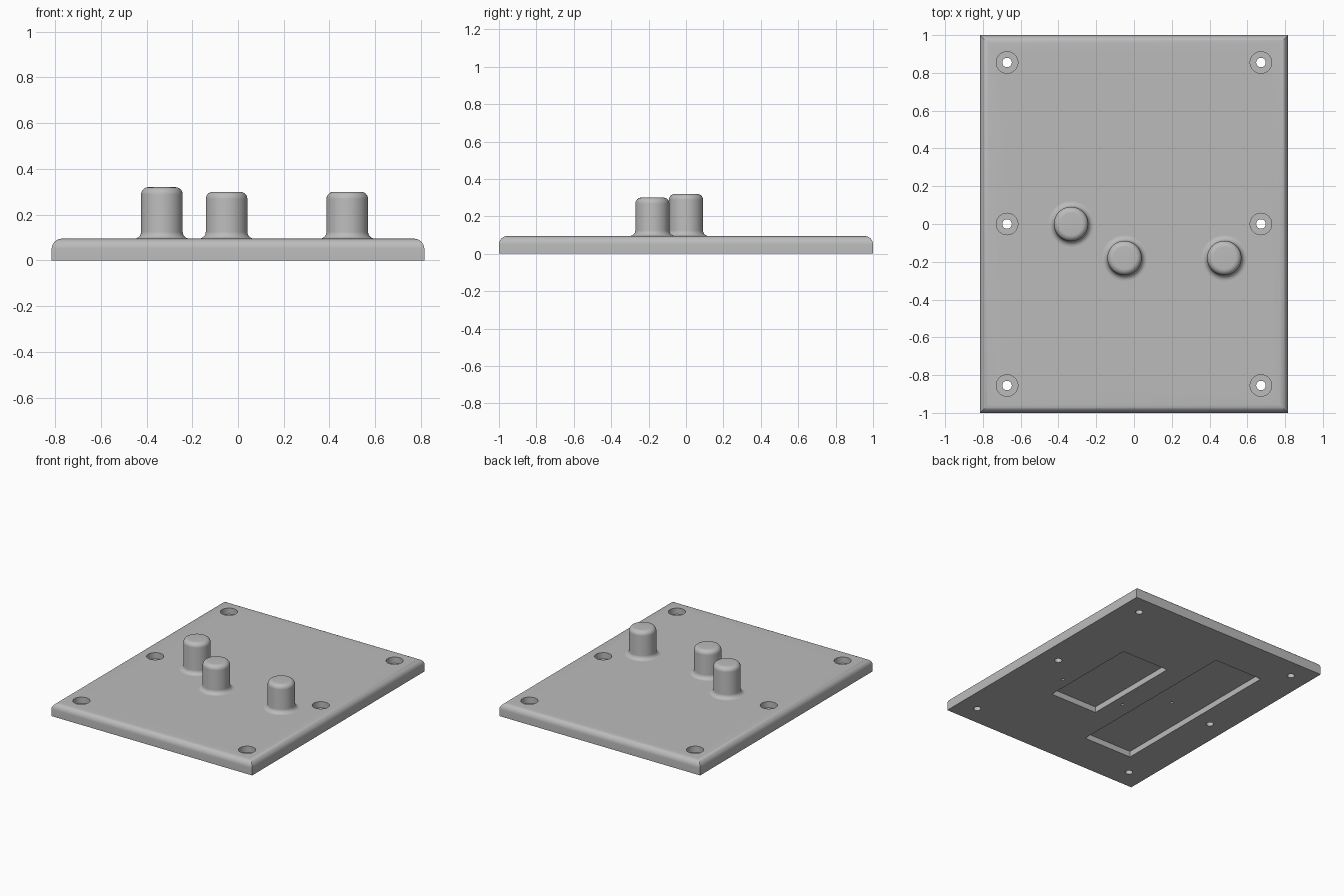
import bpy, bmesh, math

cube = bpy.data.objects.get("Cube")
if cube:
    bpy.data.objects.remove(cube, do_unlink=True)

GREY = (0.5, 0.5, 0.5, 1)
mat = bpy.data.materials.new("light_grey")
mat.use_nodes = True
mat.diffuse_color = GREY
mat.node_tree.nodes["Principled BSDF"].inputs["Base Color"].default_value = GREY

HALF_X, HALF_Y, THICK = 0.815, 1.0, 0.095
POCKET_DEPTH = 0.043


def add_object(name, bm):
    bmesh.ops.recalc_face_normals(bm, faces=bm.faces)
    mesh = bpy.data.meshes.new(name)
    bm.to_mesh(mesh)
    bm.free()
    obj = bpy.data.objects.new(name, mesh)
    bpy.context.collection.objects.link(obj)
    mesh.materials.append(mat)
    return obj


def box(name, x0, x1, y0, y1, z0, z1, edge=0):
    """Box with optionally rounded top edges."""
    bm = bmesh.new()
    bmesh.ops.create_cube(bm, size=1)
    for v in bm.verts:
        v.co.x = x1 if v.co.x > 0 else x0
        v.co.y = y1 if v.co.y > 0 else y0
        v.co.z = z1 if v.co.z > 0 else z0
    if edge:
        top = [e for e in bm.edges if all(v.co.z == max(z0, z1) or abs(v.co.z - z1) < 1e-5 for v in e.verts)]
        bmesh.ops.bevel(bm, geom=top, offset=edge, segments=8, profile=0.5, affect='EDGES')
    return add_object(name, bm)


def lathe(name, x, y, profile, sides=48):
    """Closed solid turned about a vertical axis; profile runs (radius, z)."""
    bm = bmesh.new()
    rings = []
    for r, z in profile:
        rings.append([bm.verts.new((x + r * math.cos(2 * math.pi * i / sides),
                                    y + r * math.sin(2 * math.pi * i / sides), z))
                      for i in range(sides)])
    for a, b in zip(rings, rings[1:]):
        for i in range(sides):
            j = (i + 1) % sides
            bm.faces.new((a[i], a[j], b[j], b[i]))
    bm.faces.new(rings[0])
    bm.faces.new(rings[-1])
    return add_object(name, bm)


def arc(cx, cz, r, start, end, steps=8):
    angles = [math.radians(start + (end - start) * i / steps) for i in range(steps + 1)]
    return [(cx + r * math.cos(a), cz + r * math.sin(a)) for a in angles]


def cut(target, cutter):
    """Subtract the cutter from the target."""
    mod = target.modifiers.new("cut", 'BOOLEAN')
    mod.operation = 'DIFFERENCE'
    mod.solver = 'EXACT'
    mod.object = cutter
    bpy.context.view_layer.objects.active = target
    bpy.ops.object.modifier_apply(modifier=mod.name)


def discard(cutter):
    bpy.data.objects.remove(cutter, do_unlink=True)


# Base plate with rounded top edges
plate = box("base_plate", -HALF_X, HALF_X, -HALF_Y, HALF_Y, 0, THICK, edge=0.045)

# Rectangular pockets in the underside
for x0, x1, half_y in ((0.025, 0.41, 0.378), (-0.543, -0.147, 0.69)):
    pocket = box("pocket_cutter", x0, x1, -half_y, half_y, -0.05, POCKET_DEPTH)
    cut(plate, pocket)
    discard(pocket)

# Counterbored mounting holes
for x in (-0.672, 0.672):
    for y in (-0.855, 0, 0.855):
        bore = lathe("mounting_hole_cutter", x, y,
                     [(0.025, -0.05), (0.025, 0.05), (0.057, 0.05), (0.057, 0.15)])
        cut(plate, bore)
        discard(bore)

# Filleted posts, each with a blind pilot hole from below
parts = [plate]
RADIUS, FILLET, ROUND = 0.091, 0.03, 0.032
for name, x, y, top in (("left_post", 0.478, -0.18, 0.30),
                        ("middle_post", -0.05, -0.18, 0.30),
                        ("right_post", -0.333, 0, 0.32)):
    profile = (arc(RADIUS + FILLET, THICK + FILLET, FILLET, 270, 180)
               + arc(RADIUS - ROUND, top - ROUND, ROUND, 0, 90))
    post = lathe(name, x, y, profile)
    pilot = lathe("pilot_cutter", x, y, [(0.011, -0.05), (0.011, top - 0.08)], sides=24)
    cut(plate, pilot)
    cut(post, pilot)
    discard(pilot)
    parts.append(post)

# Smooth rounded surfaces, keep machined edges sharp
bpy.ops.object.select_all(action='DESELECT')
for obj in parts:
    obj.select_set(True)
bpy.context.view_layer.objects.active = plate
bpy.ops.object.shade_smooth_by_angle(angle=math.radians(30))
